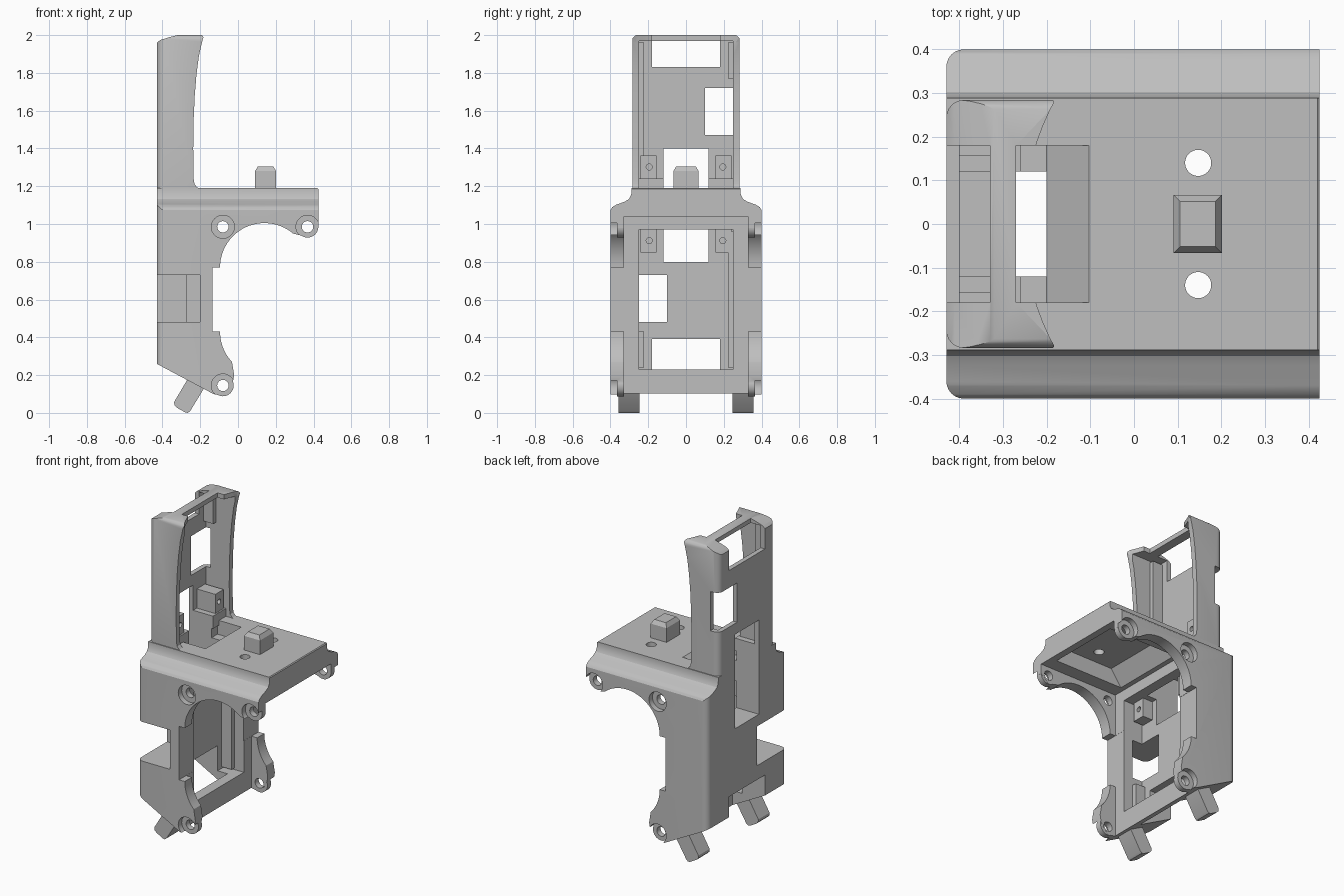
import bpy, bmesh, math
from mathutils import Vector

if "Cube" in bpy.data.objects:
    bpy.data.objects.remove(bpy.data.objects["Cube"], do_unlink=True)

grey = bpy.data.materials.new("plain grey")
grey.use_nodes = True
colour = (0.52, 0.52, 0.52, 1)
grey.diffuse_color = colour
grey.node_tree.nodes["Principled BSDF"].inputs["Base Color"].default_value = colour


def prism(name, pts, axis, lo, hi):
    """Extrude a 2D outline along an axis."""
    place = {"x": lambda a, b, t: (t, a, b),
             "y": lambda a, b, t: (a, t, b),
             "z": lambda a, b, t: (a, b, t)}[axis]
    bm = bmesh.new()
    face = bm.faces.new([bm.verts.new(place(a, b, lo)) for a, b in pts])
    out = bmesh.ops.extrude_face_region(bm, geom=[face])
    shift = Vector(place(0, 0, hi - lo))
    for v in out["geom"]:
        if isinstance(v, bmesh.types.BMVert):
            v.co += shift
    bmesh.ops.recalc_face_normals(bm, faces=bm.faces)
    mesh = bpy.data.meshes.new(name)
    bm.to_mesh(mesh)
    bm.free()
    mesh.materials.append(grey)
    ob = bpy.data.objects.new(name, mesh)
    bpy.context.collection.objects.link(ob)
    return ob


def box(name, x0, x1, y0, y1, z0, z1):
    return prism(name, [(x0, y0), (x1, y0), (x1, y1), (x0, y1)], "z", z0, z1)


def arc(cx, cy, r, a0, a1, n=16):
    angles = [math.radians(a0 + (a1 - a0) * i / n) for i in range(n + 1)]
    return [(cx + r * math.cos(a), cy + r * math.sin(a)) for a in angles]


def rod(name, a, b, r, axis, lo, hi, n=32):
    return prism(name, arc(a, b, r, 0, 360, n)[:-1], axis, lo, hi)


def combine(ob, tool, operation="DIFFERENCE"):
    """Apply one boolean and drop the helper."""
    mod = ob.modifiers.new("combine", "BOOLEAN")
    mod.operation, mod.object, mod.solver = operation, tool, "EXACT"
    graph = bpy.context.evaluated_depsgraph_get()
    graph.update()
    mesh = bpy.data.meshes.new_from_object(ob.evaluated_get(graph))
    ob.modifiers.clear()
    ob.data = mesh
    bpy.data.objects.remove(tool, do_unlink=True)


def cut_box(ob, *size):
    combine(ob, box("cutter", *size))


def round_back(ob, half, r=0.04):
    plan = ([(0.6, half)] + arc(-0.43 + r, half - r, r, 90, 180, 6)
            + arc(-0.43 + r, r - half, r, 180, 270, 6) + [(0.6, -half)])
    combine(ob, prism("plan", plan, "z", -0.2, 2.2), "INTERSECT")


def mirrored(half):
    """Close a half outline across the middle."""
    return half + [(-a, b) for a, b in reversed(half)]


# Lower housing and deck: side outline with stadium-shaped cutaway
outline = ([(-0.5, 0.297), (-0.13, 0.10), (-0.08, 0.09), (-0.03, 0.15), (-0.02, 0.2)]
           + arc(0.14, 0.43, 0.235, 223, 180, 10)
           + [(-0.135, 0.43), (-0.135, 0.77)]
           + arc(0.14, 0.77, 0.235, 180, 50, 28)
           + [(0.33, 0.94), (0.37, 0.93), (0.425, 0.98), (0.425, 1.185), (0.42, 1.19), (-0.5, 1.19)])
body = prism("housing_and_deck", outline, "y", -0.43, 0.43)
shoulder = [(0.45, 0), (0.45, 1.05), (0.402, 1.07), (0.39, 1.09), (0.37, 1.102),
            (0.325, 1.118), (0.302, 1.132), (0.29, 1.155), (0.287, 1.25)]
combine(body, prism("shoulder", mirrored(shoulder), "x", -0.6, 0.6), "INTERSECT")
round_back(body, 0.4)

# Screw ears joined to the side walls
ears = [(-0.08, 0.985), (0.368, 0.985), (-0.08, 0.145)]
for x, z in ears:
    for s in (-1, 1):
        lo, hi = sorted((s * 0.329, s * 0.39))
        combine(body, rod("ear", x, z, 0.057, "y", lo, hi), "UNION")

# Housing interior behind a thick back panel, open front and rear openings
cut_box(body, -0.134, 0.6, -0.328, 0.328, 0.0, 1.04)
cut_box(body, -0.27, 0.1, -0.25, 0.25, 0.23, 0.97)
cut_box(body, -0.6, -0.2, -0.18, 0.18, 0.0, 0.39)
cut_box(body, -0.6, -0.2, -0.6, -0.1, 0.48, 0.73)
cut_box(body, -0.6, -0.2, -0.12, 0.12, 0.80, 1.3)

# Deck: recess below, ramp into the rear slot, and holes
recess = [(-0.11, 1.03), (0.385, 1.03), (0.33, 1.14), (-0.03, 1.14)]
combine(body, prism("under_recess", recess, "y", -0.24, 0.24))
ramp = [(-0.092, 1.2), (-0.2, 1.1), (-0.27, 1.1), (-0.27, 1.2)]
combine(body, prism("ramp", ramp, "y", -0.18, 0.18))
for s in (-1, 1):
    combine(body, rod("deck_hole", 0.147, s * 0.14, 0.03, "z", 0.9, 1.3))

# Screw holes with outer counterbores
for x, z in ears:
    combine(body, rod("screw_hole", x, z, 0.03, "y", -0.6, 0.6))
    for s in (-1, 1):
        lo, hi = sorted((s * 0.365, s * 0.6))
        combine(body, rod("counterbore", x, z, 0.061, "y", lo, hi))

# Upper spine with concave front edges
side = [(-0.5, 1.185), (-0.19, 1.185), (-0.215, 1.193), (-0.23, 1.21), (-0.235, 1.24),
        (-0.237, 1.4), (-0.235, 1.55), (-0.229, 1.68), (-0.22, 1.79), (-0.207, 1.89),
        (-0.19, 1.965), (-0.182, 1.99), (-0.19, 2.0), (-0.32, 2.0), (-0.36, 1.99),
        (-0.412, 1.974), (-0.44, 1.95), (-0.5, 1.9)]
spine = prism("upper_spine", side, "y", -0.32, 0.32)
end = [(0.3, 1.1), (0.3, 1.95)] + arc(0.252, 1.968, 0.034, 0, 90, 6)
combine(spine, prism("rounded_end", mirrored(end), "x", -0.6, 0.6), "INTERSECT")
round_back(spine, 0.284)
combine(spine, rod("front_hollow", 0.34, 0, 0.593, "z", 1.4, 2.2, 96))
cut_box(spine, -0.4, 0.1, -0.25, 0.25, 1.1, 1.97)
cut_box(spine, -0.6, -0.33, -0.18, 0.18, 1.83, 2.2)
cut_box(spine, -0.27, 0.1, -0.18, 0.18, 1.9, 2.2)
cut_box(spine, -0.6, -0.37, 0.1, 0.6, 1.47, 1.72)
cut_box(spine, -0.6, -0.33, -0.12, 0.12, 1.1, 1.40)
parts = [body, spine]

# Inner ribs of the spine and housing
for name, s, x, z0, z1 in (("right_rib", -1, -0.41, 1.24, 1.96), ("left_rib", 1, -0.41, 1.77, 1.96),
                           ("lower_left_rib", 1, -0.28, 0.24, 0.96),
                           ("lower_right_rib", -1, -0.28, 0.24, 0.43)):
    lo, hi = sorted((s * 0.222, s * 0.255))
    parts.append(box(name, x, x + 0.08, lo, hi, z0, z1))

# Drilled mounting blocks, pedestals and feet on both sides
foot = [(-0.338, 0.058), (-0.337, 0.04), (-0.325, 0.028), (-0.28, 0.003), (-0.265, 0.0),
        (-0.253, 0.01), (-0.18, 0.13), (-0.26, 0.19)]
for label, s in (("left", 1), ("right", -1)):
    for level, x, z in (("upper", -0.27, 1.24), ("lower", -0.2, 0.85)):
        lo, hi = sorted((s * 0.157, s * 0.24))
        block = box(f"{label}_{level}_mount", x - 0.14, x, lo, hi, z, z + 0.122)
        combine(block, rod("pilot_hole", s * 0.195, z + 0.062, 0.016, "x", x - 0.06, 0, 16))
        parts.append(block)
    lo, hi = sorted((s * 0.12, s * 0.255))
    parts.append(box(f"{label}_pedestal", -0.41, -0.26, lo, hi, 1.16, 1.24))
    lo, hi = sorted((s * 0.245, s * 0.358))
    parts.append(prism(f"{label}_foot", foot, "y", lo, hi))

# Deck peg with a tapered top
peg = box("deck_peg", 0.09, 0.202, -0.067, 0.067, 1.18, 1.305)
bm = bmesh.new()
bm.from_mesh(peg.data)
top = max(bm.faces, key=lambda f: f.calc_center_median().z)
bmesh.ops.inset_region(bm, faces=[top], thickness=0.022)
for v in bm.verts:
    if v.co.z > 1.3 and abs(v.co.y) > 0.06:
        v.co.z = 1.28
bm.to_mesh(peg.data)
bm.free()
parts.append(peg)

# Smooth curves, sharp corners
bpy.ops.object.select_all(action="DESELECT")
for ob in parts:
    ob.select_set(True)
bpy.context.view_layer.objects.active = body
bpy.ops.object.shade_smooth_by_angle(angle=math.radians(30))
